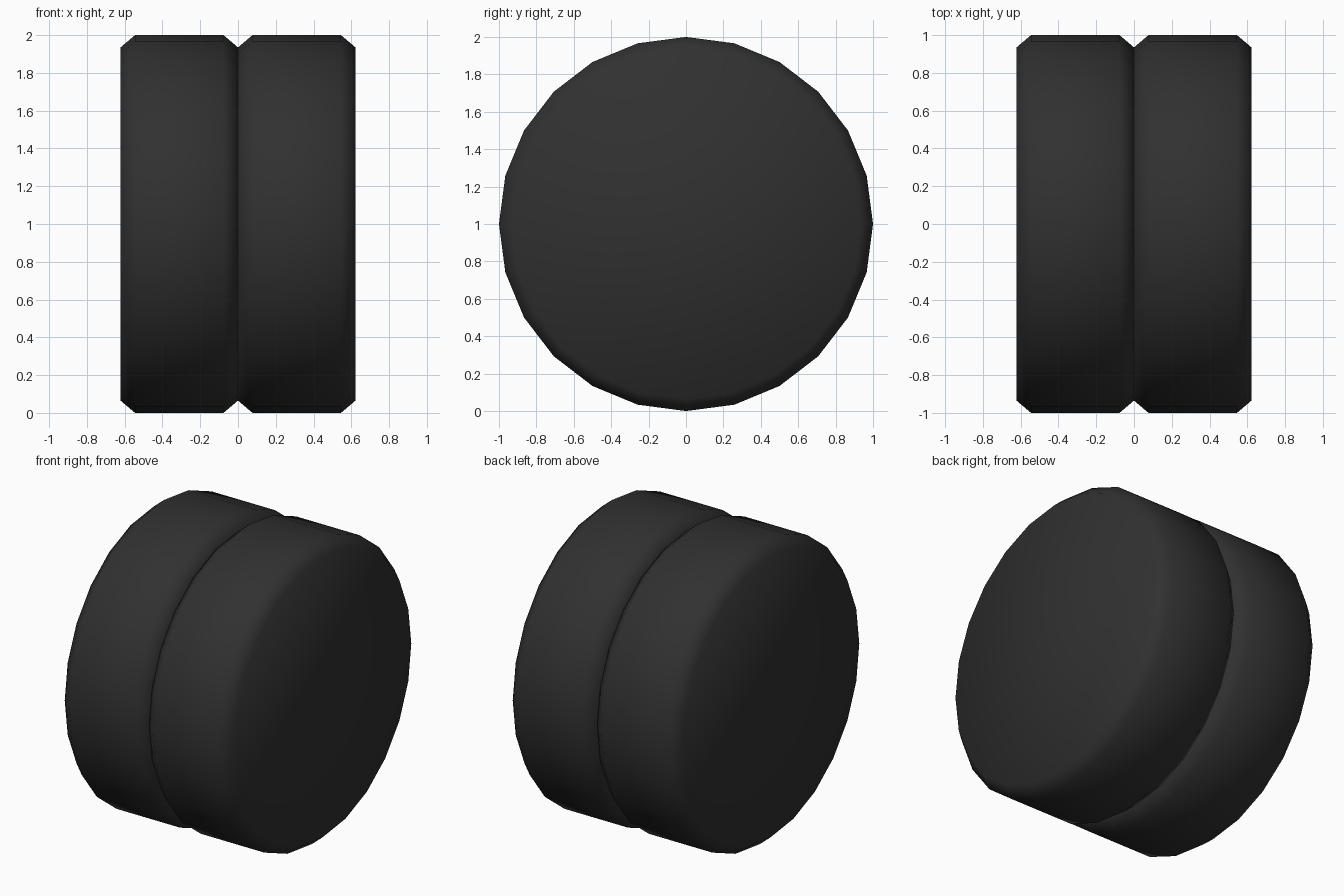
import bpy, bmesh, math

if "Cube" in bpy.data.objects:
    bpy.data.objects.remove(bpy.data.objects["Cube"])

rubber = bpy.data.materials.new("dark_rubber")
rubber.diffuse_color = (0.03, 0.03, 0.03, 1)
rubber.use_nodes = True
rubber.node_tree.nodes["Principled BSDF"].inputs["Base Color"].default_value = rubber.diffuse_color

SIDES = 24
# half-wheel profile along the x axle: (x, radius)
PROFILE = [(0.0, 0.935), (0.077, 1.0), (0.545, 1.0), (0.622, 0.935)]


def wheel(name, side):
    """Closed, chamfered disc turned around the x axis."""
    bm = bmesh.new()
    rings = []
    for x, r in PROFILE:
        rings.append([bm.verts.new((side * x,
                                    r * math.sin(2 * math.pi * i / SIDES),
                                    1 + r * math.cos(2 * math.pi * i / SIDES)))
                      for i in range(SIDES)])
    # tread and chamfers
    for a, b in zip(rings, rings[1:]):
        for i in range(SIDES):
            j = (i + 1) % SIDES
            bm.faces.new((a[i], a[j], b[j], b[i]))
    # flat side walls
    bm.faces.new(rings[0])
    bm.faces.new(rings[-1])
    bmesh.ops.recalc_face_normals(bm, faces=bm.faces)
    for f in bm.faces:
        f.smooth = True
    mesh = bpy.data.meshes.new(name)
    bm.to_mesh(mesh)
    bm.free()
    mesh.materials.append(rubber)
    bpy.context.collection.objects.link(bpy.data.objects.new(name, mesh))


# twin wheels touching at x = 0
wheel("right_wheel", 1)
wheel("left_wheel", -1)
